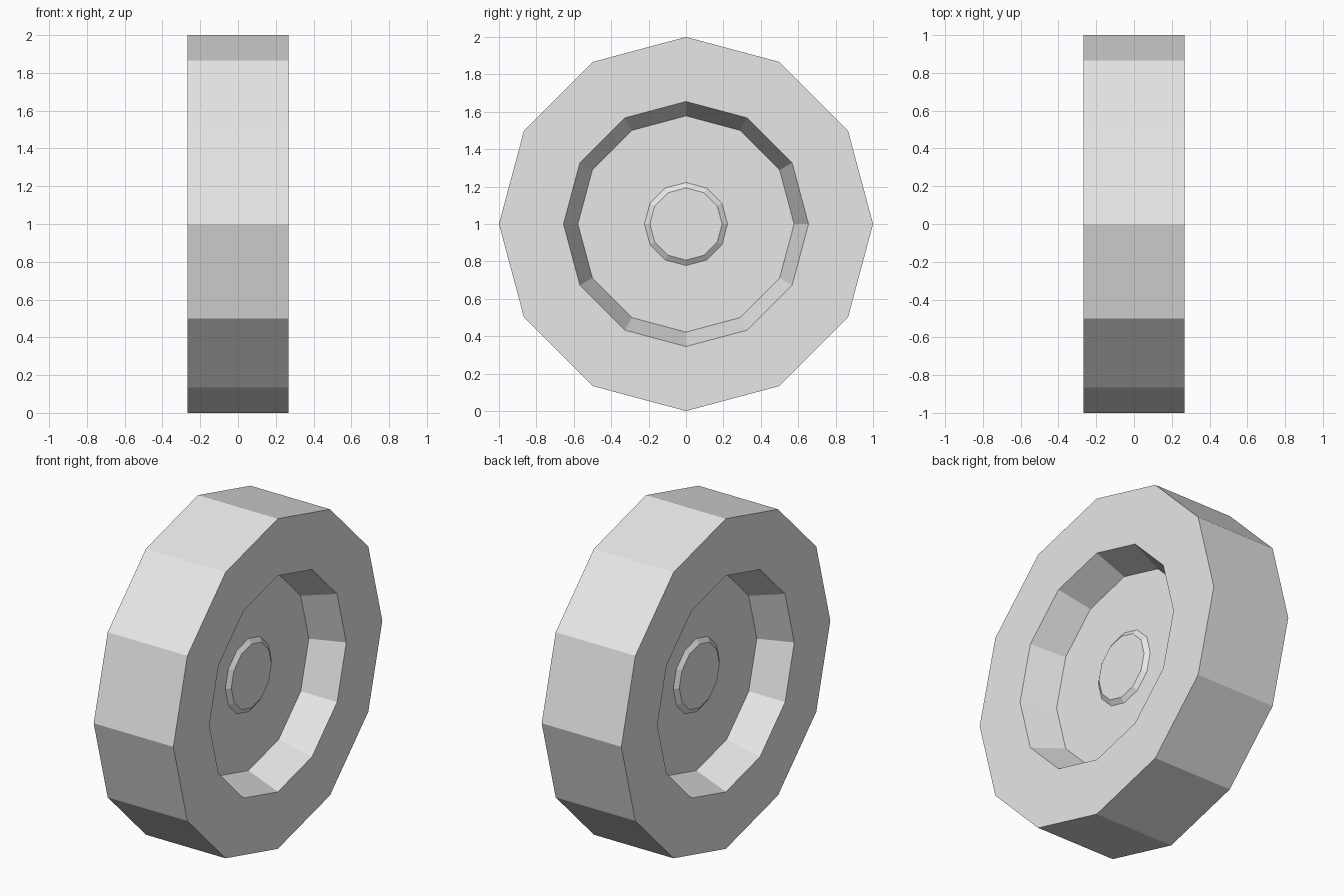
import bpy
import bmesh
from math import sin, cos, tau

if "Cube" in bpy.data.objects:
    bpy.data.objects.remove(bpy.data.objects["Cube"], do_unlink=True)

SIDES = 12
HALF_WIDTH = 0.267
FLOOR = 0.07      # distance of the recessed disc from the middle
HUB_RISE = 0.02


def flat_material(name, color):
    mat = bpy.data.materials.new(name)
    mat.use_nodes = True
    mat.diffuse_color = color
    mat.node_tree.nodes["Principled BSDF"].inputs["Base Color"].default_value = color
    return mat


def lathe(name, profile, mat):
    """Revolve (x, radius) points about the x axis and cap both ends."""
    bm = bmesh.new()
    rings = []
    for x, r in profile:
        angles = [tau * i / SIDES for i in range(SIDES)]
        rings.append([bm.verts.new((x, r * sin(a), 1 + r * cos(a))) for a in angles])
    for a, b in zip(rings, rings[1:]):
        for i in range(SIDES):
            j = (i + 1) % SIDES
            bm.faces.new((a[i], a[j], b[j], b[i]))
    bm.faces.new(rings[0])
    bm.faces.new(rings[-1])
    bmesh.ops.recalc_face_normals(bm, faces=bm.faces)
    mesh = bpy.data.meshes.new(name)
    bm.to_mesh(mesh)
    bm.free()
    mesh.materials.append(mat)
    obj = bpy.data.objects.new(name, mesh)
    bpy.context.collection.objects.link(obj)
    return obj


grey = flat_material("light grey", (0.8, 0.8, 0.8, 1))

# Half profile from the raised hub out to the tread, mirrored for the other side
half = [
    (FLOOR + HUB_RISE, 0.193),
    (FLOOR, 0.222),
    (FLOOR, 0.578),
    (HALF_WIDTH, 0.655),
    (HALF_WIDTH, 1.0),
]
profile = half + [(-x, r) for x, r in reversed(half)]
lathe("wheel", profile, grey)
